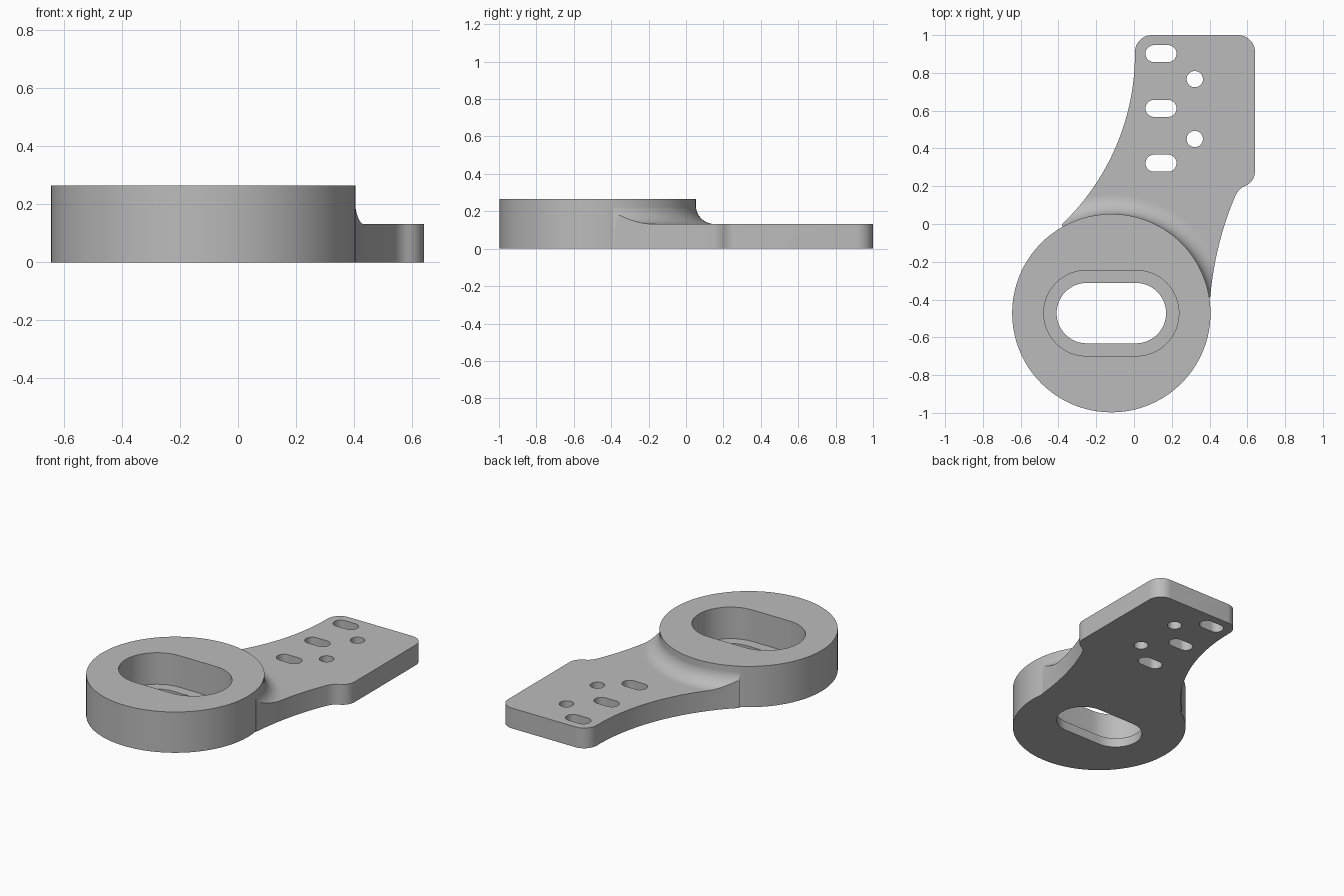
import bpy, bmesh, math
from mathutils import Vector

cube = bpy.data.objects.get("Cube")
if cube:
    bpy.data.objects.remove(cube, do_unlink=True)

CX, CY = -0.12, -0.472      # ring centre
R, H = 0.525, 0.265         # ring radius and height
ARM_H = 0.132               # arm thickness
FILLET = 0.1

metal = bpy.data.materials.new("grey_metal")
metal.use_nodes = True
colour = (0.5, 0.5, 0.5, 1)
metal.diffuse_color = colour
metal.node_tree.nodes["Principled BSDF"].inputs["Base Color"].default_value = colour


def finish(name, bm):
    bmesh.ops.remove_doubles(bm, verts=bm.verts, dist=1e-5)
    bmesh.ops.recalc_face_normals(bm, faces=bm.faces)
    mesh = bpy.data.meshes.new(name)
    bm.to_mesh(mesh)
    bm.free()
    mesh.materials.append(metal)
    ob = bpy.data.objects.new(name, mesh)
    bpy.context.collection.objects.link(ob)
    return ob


def prism(name, outline, z0, z1):
    bm = bmesh.new()
    face = bm.faces.new([bm.verts.new((x, y, z0)) for x, y in outline])
    ext = bmesh.ops.extrude_face_region(bm, geom=[face])
    top = [v for v in ext["geom"] if isinstance(v, bmesh.types.BMVert)]
    bmesh.ops.translate(bm, verts=top, vec=(0, 0, z1 - z0))
    return finish(name, bm)


def lathe(name, profile, steps=128):
    bm = bmesh.new()
    vs = [bm.verts.new((CX + r, CY, z)) for r, z in profile]
    edges = [bm.edges.new((v, vs[(i + 1) % len(vs)])) for i, v in enumerate(vs)]
    bmesh.ops.spin(bm, geom=vs + edges, cent=(CX, CY, 0), axis=(0, 0, 1),
                   angle=2 * math.tau / 2, steps=steps)
    return finish(name, bm)


def arc(cx, cy, r, a0, a1, n=16):
    angles = [math.radians(a0 + (a1 - a0) * i / n) for i in range(n + 1)]
    return [(cx + r * math.cos(a), cy + r * math.sin(a)) for a in angles]


def bezier(a, b, c, n=12):
    a, b, c = Vector(a), Vector(b), Vector(c)
    return [tuple(a * (1 - t) ** 2 + b * 2 * t * (1 - t) + c * t * t)
            for t in (i / n for i in range(n + 1))]


def stadium(cx, cy, half_len, r):
    d = half_len - r
    return arc(cx + d, cy, r, -90, 90, 24) + arc(cx - d, cy, r, 90, 270, 24)


def boolean(ob, other, operation):
    mod = ob.modifiers.new("boolean", "BOOLEAN")
    mod.operation, mod.solver, mod.object = operation, "EXACT", other
    bpy.context.view_layer.objects.active = ob
    bpy.ops.object.modifier_apply(modifier=mod.name)
    bpy.data.objects.remove(other, do_unlink=True)


# Arm outline, counter-clockwise from inside the ring
outline = [(CX, CY)]
outline += bezier((0.403, -0.39), (0.43, -0.1), (0.535, 0.145), 20)
outline += bezier((0.535, 0.145), (0.552, 0.185), (0.585, 0.2))[1:]
outline += bezier((0.585, 0.2), (0.641, 0.225), (0.641, 0.285))[1:]
outline += arc(0.551, 0.91, 0.09, 0, 90)
outline += arc(0.095, 0.91, 0.09, 90, 180)
outline += arc(0.005 - 1.244, 0.9, 1.244, 0, -46.5, 28)[1:]
bracket = prism("bracket", outline, 0, 0.25)

# Lower the arm to its thickness, leaving a fillet around the ring
inner = R - 0.0005
profile = arc(inner + FILLET, ARM_H + FILLET, FILLET, 270, 180, 14)
profile += [(inner, 0.4), (3, 0.4), (3, ARM_H)]
boolean(bracket, lathe("fillet_cutter", profile), "DIFFERENCE")

# Round ring body
ring = prism("ring_body", arc(CX, CY, R, 0, 360, 128)[:-1], 0, H)
boolean(bracket, ring, "UNION")

# Stepped slot in the ring
boolean(bracket, prism("pocket_cutter", stadium(CX, CY, 0.358, 0.227), 0.06, 0.4), "DIFFERENCE")
boolean(bracket, prism("slot_cutter", stadium(CX, CY, 0.29, 0.16), -0.1, 0.2), "DIFFERENCE")

# Mounting slots and round holes in the arm
for y in (0.322, 0.612, 0.902):
    boolean(bracket, prism("slot_cutter", stadium(0.143, y, 0.082, 0.045), -0.1, 0.4), "DIFFERENCE")
for y in (0.45, 0.767):
    boolean(bracket, prism("hole_cutter", arc(0.322, y, 0.043, 0, 360, 40)[:-1], -0.1, 0.4), "DIFFERENCE")

# Smooth curved walls, keep level faces flat
bpy.ops.object.select_all(action="DESELECT")
bracket.select_set(True)
bpy.context.view_layer.objects.active = bracket
bpy.ops.object.shade_smooth_by_angle(angle=math.radians(30))
for p in bracket.data.polygons:
    if abs(p.normal.z) > 0.9995:
        p.use_smooth = False
